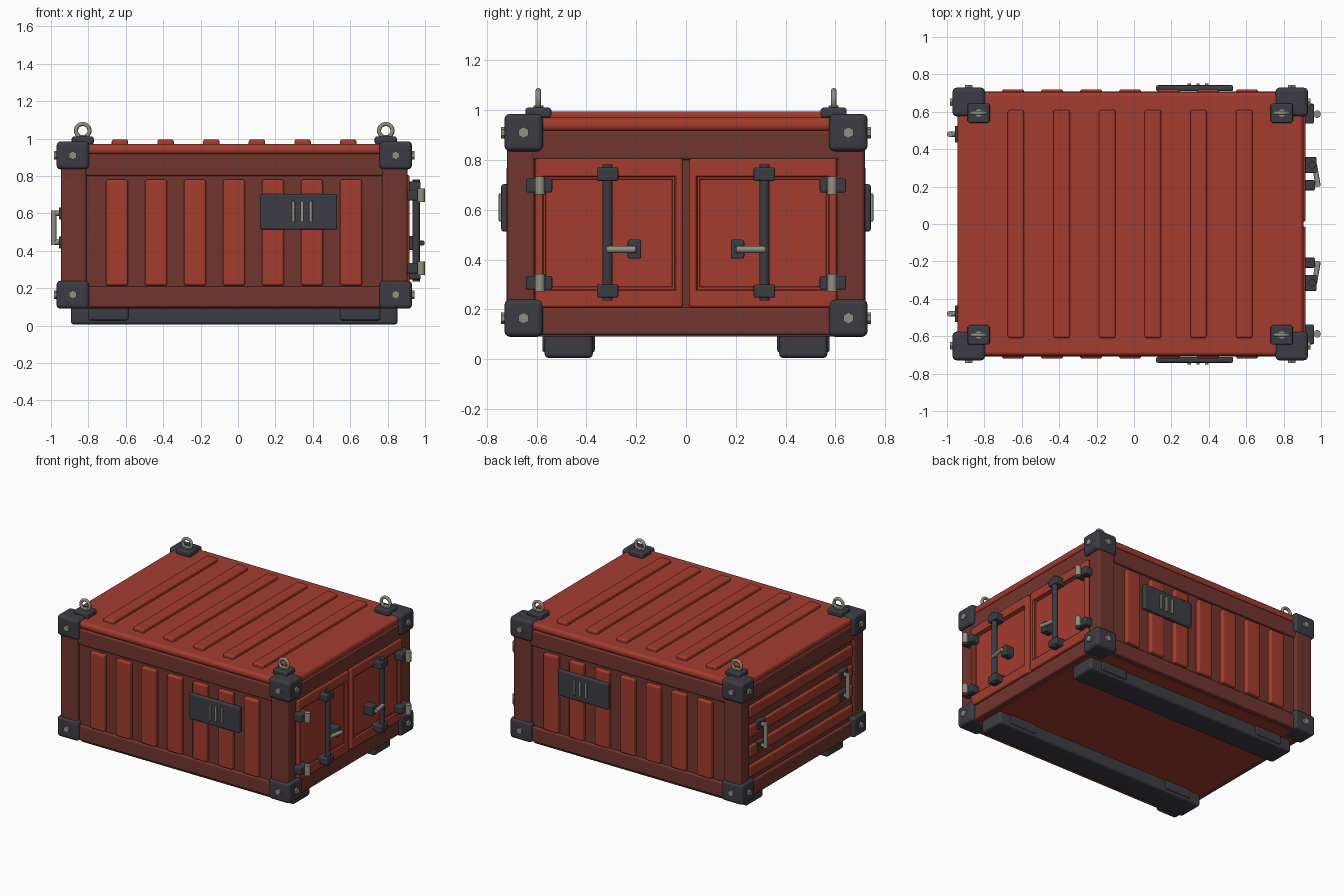
import bpy, bmesh, math
from mathutils import Vector

if "Cube" in bpy.data.objects:
    bpy.data.objects.remove(bpy.data.objects["Cube"], do_unlink=True)


def material(name, rgb):
    m = bpy.data.materials.new(name)
    m.use_nodes = True
    m.diffuse_color = (*rgb, 1)
    m.node_tree.nodes["Principled BSDF"].inputs["Base Color"].default_value = (*rgb, 1)
    return m


RED = material("red_paint", (0.37, 0.045, 0.028))
FRAME = material("dark_red_paint", (0.17, 0.036, 0.028))
DARK = material("dark_grey", (0.045, 0.045, 0.058))
METAL = material("dull_metal", (0.29, 0.28, 0.22))
parts = []


def finish(name, bm, mat):
    """Turn a bmesh into an object with one material."""
    bmesh.ops.recalc_face_normals(bm, faces=bm.faces)
    me = bpy.data.meshes.new(name)
    bm.to_mesh(me)
    bm.free()
    me.materials.append(mat)
    ob = bpy.data.objects.new(name, me)
    bpy.context.scene.collection.objects.link(ob)
    parts.append(ob)
    return ob


def cube(x, y, z):
    """Box from three (low, high) ranges, in either order."""
    bm = bmesh.new()
    bmesh.ops.create_cube(bm, size=1)
    for v in bm.verts:
        v.co = [sum(r) / 2 + c * abs(r[1] - r[0]) for r, c in zip((x, y, z), v.co)]
    return bm


def box(name, x, y, z, mat, bevel=0.01):
    bm = cube(x, y, z)
    bmesh.ops.bevel(bm, geom=bm.edges[:], offset=bevel, segments=3, profile=0.5, affect='EDGES')
    return finish(name, bm, mat)


def rod(name, a, b, r, mat, sides=16):
    """Cylinder between two points."""
    a, b = Vector(a), Vector(b)
    bm = bmesh.new()
    bmesh.ops.create_cone(bm, cap_ends=True, segments=sides, radius1=r, radius2=r, depth=(b - a).length)
    bm.transform((b - a).to_track_quat('Z', 'Y').to_matrix().to_4x4())
    bmesh.ops.translate(bm, verts=bm.verts, vec=(a + b) / 2)
    return finish(name, bm, mat)


def around(c, half):
    return (c - half, c + half)


CX = -0.02          # middle of the container body along x
SIGNS = (-1, 1)

# Body, floor and roof
box("body_core", (-0.925, 0.885), (-0.69, 0.69), (0.11, 0.93), FRAME)
box("floor", (-0.9, 0.86), (-0.67, 0.67), (0.092, 0.13), RED, 0.004)
box("roof", (-0.945, 0.905), (-0.705, 0.705), (0.915, 0.97), RED, 0.022)
for i in range(6):
    box("roof_rib", around(-0.631 + 0.244 * i, 0.044), (-0.61, 0.61), (0.955, 0.995), RED, 0.012)

# Frame posts, rails and corner fittings
for sx in SIGNS:
    for z in ((0.8, 0.918), (0.097, 0.208)):
        end = sx * 0.925
        box("end_rail", (CX + sx * 0.82, CX + end), (-0.65, 0.65), z, FRAME, 0.012)
    for sy in SIGNS:
        box("corner_post", (CX + sx * 0.79, CX + sx * 0.927), (sy * 0.607, sy * 0.718),
            (0.15, 0.92), FRAME, 0.015)
        for z in (0.165, 0.91):
            box("corner_fitting", around(CX + sx * 0.863, 0.087), around(sy * 0.652, 0.077),
                around(z, 0.075), DARK, 0.022)
            cx, cy = CX + sx * 0.863, sy * 0.652
            rod("corner_bolt_end", (CX + sx * 0.93, cy, z), (CX + sx * 0.963, cy, z), 0.023, METAL, 6)
            rod("corner_bolt_side", (cx, sy * 0.71, z), (cx, sy * 0.742, z), 0.023, METAL, 6)
        # Lifting eyes
        ex, ey = CX + sx * 0.81, sy * 0.593
        box("lifting_plate", around(ex, 0.059), around(ey, 0.052), (0.97, 1.01), DARK, 0.01)
        rod("lifting_collar", (ex, ey, 1.0), (ex, ey, 1.018), 0.02, METAL)
        bpy.ops.mesh.primitive_torus_add(location=(ex, ey, 1.042), rotation=(math.pi / 2, 0, 0),
                                         major_radius=0.036, minor_radius=0.011,
                                         major_segments=28, minor_segments=10)
        ring = bpy.context.object
        ring.name = "lifting_ring"
        ring.data.materials.append(METAL)
        parts.append(ring)

# Long sides: rails, ribs, vent plate and skids
for sy in SIGNS:
    for z in ((0.8, 0.918), (0.097, 0.208)):
        box("side_rail", (-0.9, 0.86), (sy * 0.62, sy * 0.708), z, FRAME, 0.012)
    for i in range(7):
        box("side_rib", around(-0.647 + 0.2086 * i, 0.059), (sy * 0.67, sy * 0.72),
            (0.214, 0.78), RED, 0.013)
    box("vent_plate", (0.118, 0.53), (sy * 0.71, sy * 0.742), (0.513, 0.703), DARK, 0.01)
    for i in (-1, 0, 1):
        box("vent_bar", around(0.342 + 0.047 * i, 0.009), (sy * 0.735, sy * 0.752),
            (0.553, 0.665), METAL, 0.004)
    box("skid", (-0.893, 0.853), (sy * 0.374, sy * 0.568), (0.005, 0.105), DARK, 0.018)
    for sx in SIGNS:
        box("skid_pad", around(CX + sx * 0.673, 0.107), (sy * 0.366, sy * 0.577),
            (0.028, 0.1), DARK, 0.01)

# Doors with recessed panels and their fittings
for sy in SIGNS:
    bm = cube((0.86, 0.918), (sy * 0.012, sy * 0.606), (0.207, 0.806))
    bmesh.ops.bevel(bm, geom=bm.edges[:], offset=0.012, segments=3, profile=0.5, affect='EDGES')
    bm.faces.ensure_lookup_table()
    panel = max(bm.faces, key=lambda f: f.calc_center_median().x)
    bmesh.ops.inset_individual(bm, faces=[panel], thickness=0.024)
    mid = panel.calc_center_median().z
    for v in panel.verts:
        v.co.z = mid + (v.co.z - mid) * 0.85
    bmesh.ops.inset_individual(bm, faces=[panel], thickness=0.006, depth=-0.012)
    bmesh.ops.inset_individual(bm, faces=[panel], thickness=0.012)
    bmesh.ops.inset_individual(bm, faces=[panel], thickness=0.004, depth=-0.006)
    finish("door", bm, RED)

    ry = sy * 0.315
    rod("lock_rod", (0.953, ry, 0.235), (0.953, ry, 0.782), 0.02, DARK)
    for z in (0.274, 0.743):
        box("lock_bracket", (0.895, 0.977), around(ry, 0.043), around(z, 0.027), DARK, 0.008)
    box("handle_base", (0.895, 0.968), around(sy * 0.207, 0.027), around(0.442, 0.038), DARK, 0.008)
    rod("door_handle", (0.965, ry, 0.441), (0.985, sy * 0.2, 0.441), 0.014, METAL)
    for z in (0.307, 0.697):
        box("hinge_plate", (0.895, 0.962), around(sy * 0.59, 0.053), around(z, 0.028), DARK, 0.008)
        rod("hinge_pin", (0.979, sy * 0.587, z - 0.036), (0.979, sy * 0.587, z + 0.036), 0.02, METAL)

# Closed end: horizontal ribs and grab handles
for i in range(4):
    box("end_rib", (-0.945, -0.9), (-0.6, 0.6), around(0.285 + 0.146 * i, 0.042), RED, 0.013)
for sy in SIGNS:
    y = sy * 0.48
    for z in (0.445, 0.6):
        box("grab_plate", (-0.958, -0.91), around(y, 0.045), around(z, 0.032), DARK, 0.006)
        rod("grab_arm", (-0.945, y, z), (-0.985, y, z), 0.014, METAL)
    rod("grab_bar", (-0.985, y, 0.431), (-0.985, y, 0.614), 0.015, METAL)

# Smooth rounded edges, keep hard corners
bpy.ops.object.select_all(action='DESELECT')
for ob in parts:
    ob.select_set(True)
bpy.context.view_layer.objects.active = parts[0]
bpy.ops.object.shade_smooth_by_angle(angle=math.radians(40))
for ob in parts:
    ob.modifiers.new("flat_face_normals", 'WEIGHTED_NORMAL').keep_sharp = True
